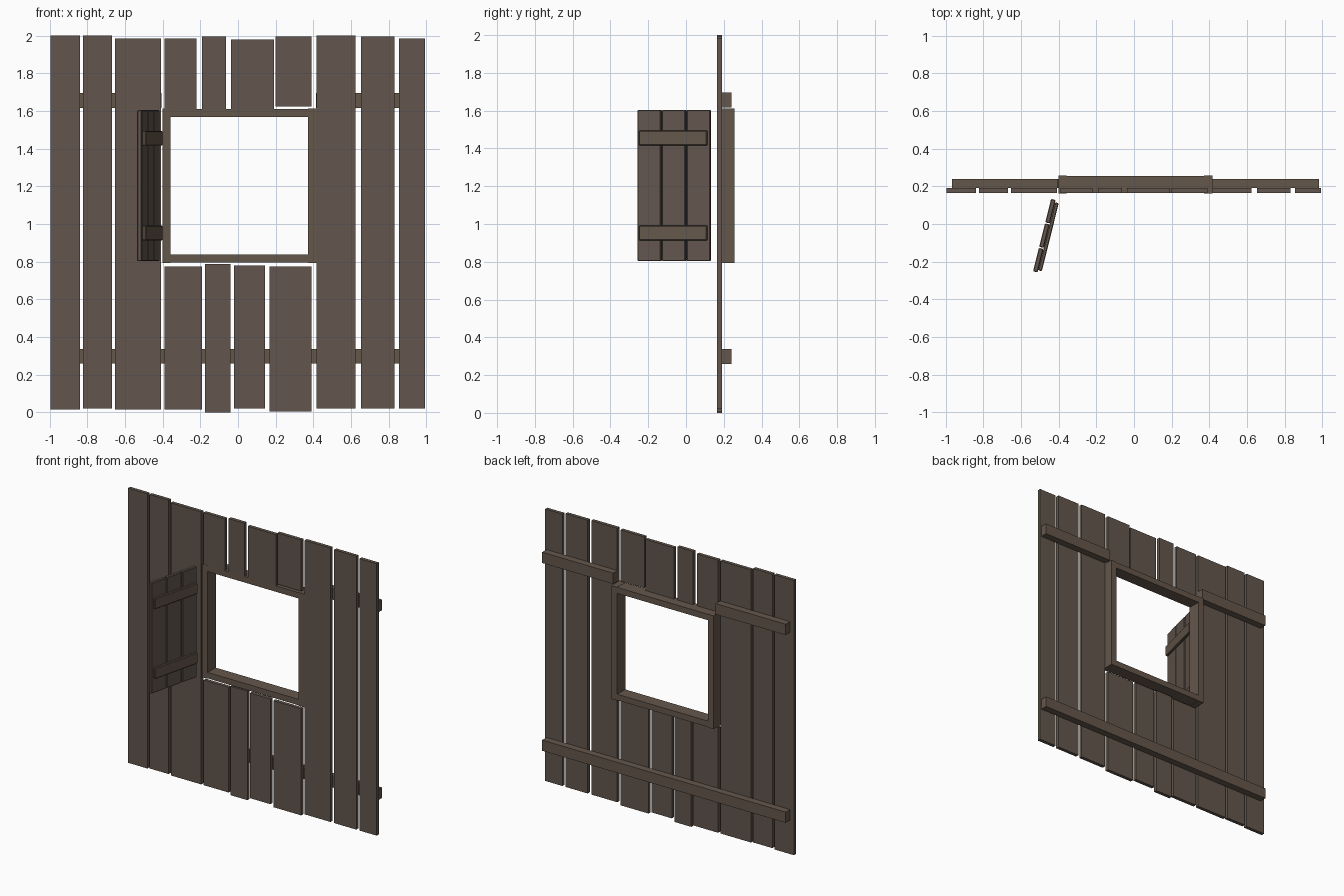
import bpy
import math
from mathutils import Matrix

cube = bpy.data.objects.get("Cube")
if cube:
    bpy.data.objects.remove(cube, do_unlink=True)


def make_material(name, rgb):
    mat = bpy.data.materials.new(name)
    mat.use_nodes = True
    colour = (*rgb, 1.0)
    mat.diffuse_color = colour
    bsdf = mat.node_tree.nodes["Principled BSDF"]
    bsdf.inputs["Base Color"].default_value = colour
    bsdf.inputs["Roughness"].default_value = 0.9
    return mat


plank_brown = make_material("weathered plank brown", (0.122, 0.094, 0.074))
beam_brown = make_material("beam brown", (0.130, 0.096, 0.071))


def box(name, xs, ys, zs, mat, bevel=0.0, matrix=None):
    """Box spanning the given ranges, optionally bevelled and placed."""
    bpy.ops.mesh.primitive_cube_add(size=1)
    ob = bpy.context.object
    ob.name = name
    spans = (xs, ys, zs)
    size = [hi - lo for lo, hi in spans]
    centre = [(hi + lo) / 2 for lo, hi in spans]
    ob.data.transform(Matrix.Translation(centre) @ Matrix.Diagonal((*size, 1)))
    ob.data.materials.append(mat)
    if matrix:
        ob.matrix_world = matrix
    if bevel:
        mod = ob.modifiers.new("worn edges", "BEVEL")
        mod.width = bevel
        mod.segments = 1
    return ob


# Wall planks: left edge, right edge, bottom, top
WALL = (0.165, 0.19)
planks = {
    "full_plank": [
        (-0.995, -0.84, 0.015, 2.0), (-0.823, -0.67, 0.02, 2.0),
        (-0.653, -0.41, 0.015, 1.985), (0.417, 0.624, 0.02, 2.0),
        (0.653, 0.83, 0.02, 1.995), (0.855, 0.993, 0.02, 1.985)],
    "upper_plank": [
        (-0.39, -0.22, 1.61, 1.985), (-0.19, -0.065, 1.61, 1.995),
        (-0.037, 0.19, 1.61, 1.98), (0.2, 0.39, 1.625, 1.995)],
    "lower_plank": [
        (-0.39, -0.19, 0.015, 0.775), (-0.175, -0.04, 0.0, 0.787),
        (-0.02, 0.143, 0.02, 0.78), (0.167, 0.39, 0.005, 0.775)],
}
for kind, rows in planks.items():
    for i, (x0, x1, z0, z1) in enumerate(rows, 1):
        box(f"{kind}_{i}", (x0, x1), WALL, (z0, z1), plank_brown)

# Rails nailed across the back
RAIL = (0.19, 0.24)
box("lower_rail", (-0.965, 0.982), RAIL, (0.26, 0.337), beam_brown)
box("upper_rail_right", (-0.965, -0.405), RAIL, (1.617, 1.695), beam_brown)
box("upper_rail_left", (0.415, 0.982), RAIL, (1.617, 1.695), beam_brown)

# Window frame
JAMB = (0.163, 0.258)
box("frame_jamb_right", (-0.402, -0.358), JAMB, (0.793, 1.612), beam_brown)
box("frame_jamb_left", (0.371, 0.416), JAMB, (0.793, 1.612), beam_brown)
HEAD = (0.165, 0.256)
box("frame_head", (-0.358, 0.371), HEAD, (1.567, 1.61), beam_brown)
box("frame_sill", (-0.358, 0.371), HEAD, (0.795, 0.838), beam_brown)

# Open shutter, swung forward on the right-hand jamb
swing = Matrix.Translation((-0.476, -0.062, 0)) @ Matrix.Rotation(math.radians(-14), 4, "Z")
for i in range(3):
    mid = (i - 1) * 0.134
    box(f"shutter_board_{i + 1}", (-0.0125, 0.0125), (mid - 0.064, mid + 0.064),
        (0.803, 1.604), plank_brown, 0.004, swing)
for name, z in (("lower", 0.952), ("upper", 1.455)):
    box(f"shutter_{name}_batten", (0.0125, 0.0325), (-0.186, 0.186),
        (z - 0.039, z + 0.039), beam_brown, 0.004, swing)
